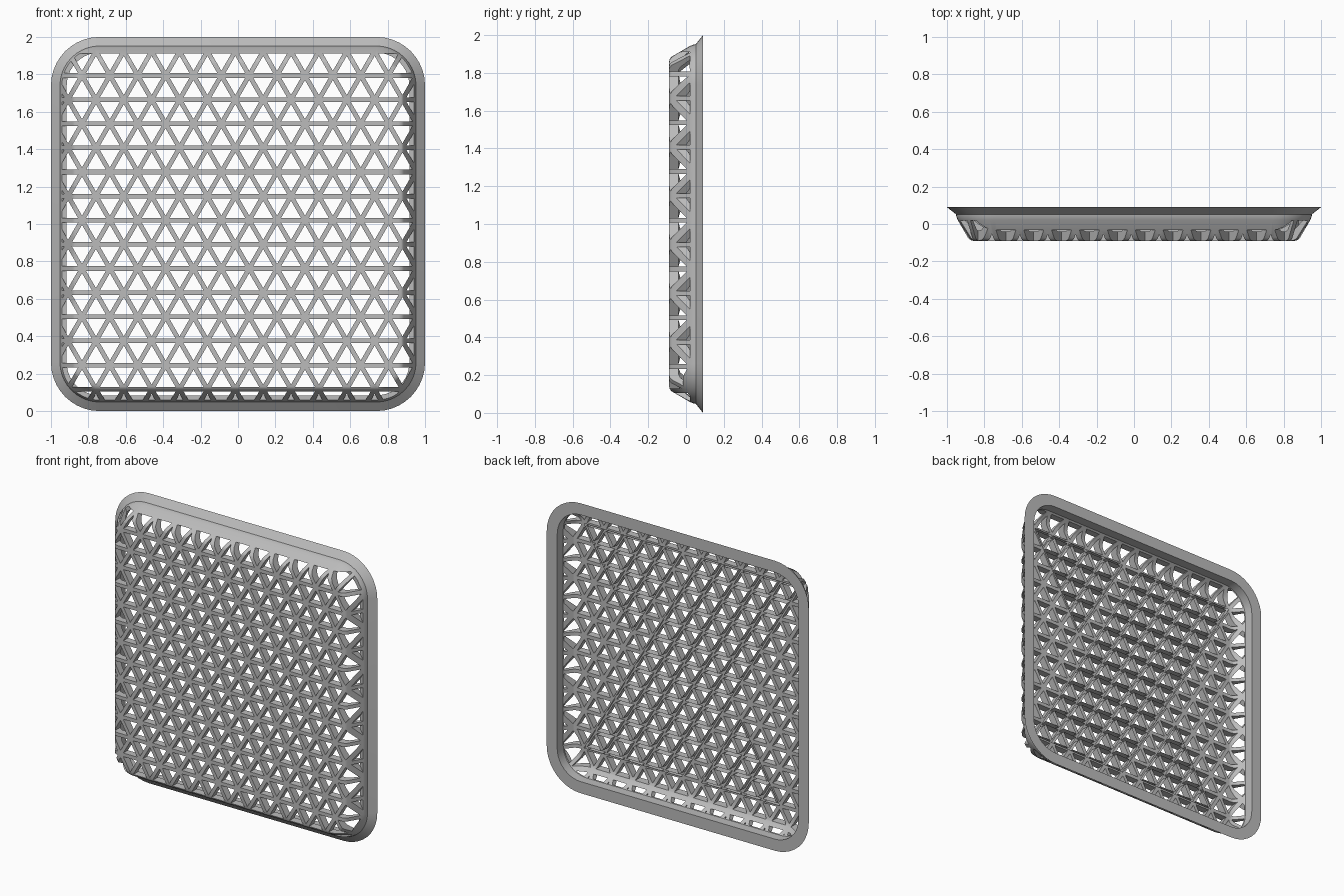
import bpy, bmesh, math
from mathutils import Vector

if "Cube" in bpy.data.objects:
    bpy.data.objects.remove(bpy.data.objects["Cube"])

ROOT3 = math.sqrt(3)
PITCH = 0.149                # spacing of the triangular lattice
ROW = PITCH * ROOT3 / 2
BAR = 0.037                  # width of the lattice bars
NODE_X, NODE_Z = 0.06, 1.02  # one lattice node
FLOOR_Y = -0.04              # rear surface of the perforated panel

grey = bpy.data.materials.new("warm_grey")
grey.use_nodes = True
grey.diffuse_color = (0.5, 0.5, 0.5, 1)
grey.node_tree.nodes["Principled BSDF"].inputs["Base Color"].default_value = (0.5, 0.5, 0.5, 1)


def make_object(name, bm):
    bmesh.ops.recalc_face_normals(bm, faces=bm.faces)
    mesh = bpy.data.meshes.new(name)
    bm.to_mesh(mesh)
    bm.free()
    mesh.materials.append(grey)
    obj = bpy.data.objects.new(name, mesh)
    bpy.context.collection.objects.link(obj)
    return obj


def rounded_ring(bm, half, y, corner=0.74, steps=10):
    """Rounded square loop in the xz plane."""
    ring = []
    for quarter in range(4):
        start = quarter * math.pi / 2
        cx = corner * (1 if quarter in (0, 3) else -1)
        cz = corner * (1 if quarter in (0, 1) else -1)
        for i in range(steps + 1):
            a = start + i / steps * math.pi / 2
            r = half - corner
            ring.append(bm.verts.new((cx + r * math.cos(a), y, 1 + cz + r * math.sin(a))))
    return ring


# Tray shell: front panel, sloped wall, flared rim, inner wall, rear floor
profile = [(0.858, -0.09), (0.874, -0.086), (0.886, -0.076), (0.943, 0.022),
           (0.95, 0.04), (0.952, 0.052), (1.0, 0.09),
           (0.92, 0.09), (0.92, 0.025), (0.875, FLOOR_Y + 0.01), (0.855, FLOOR_Y)]
bm = bmesh.new()
rings = [rounded_ring(bm, half, y) for half, y in profile]
for a, b in zip(rings, rings[1:]):
    n = len(a)
    for i in range(n):
        j = (i + 1) % n
        bm.faces.new((a[i], a[j], b[j], b[i]))
bm.faces.new(rings[0])
bm.faces.new(rings[-1])
grille = make_object("grille_panel", bm)

# Triangular hole cutters, alternating up and down along every row
bm = bmesh.new()
radius = (ROW - BAR) * 2 / 3
for row in range(-8, 7):
    for col in range(-15, 16):
        x = NODE_X + (col + 0.5) * PITCH / 2 + PITCH / 4
        up = (row + col) % 2 == 0
        if abs(x) > 0.99:
            continue
        z = NODE_Z + row * ROW + ROW * (1 / 3 if up else 2 / 3)
        loops = []
        for y in (-0.2, 0.02):
            loop = []
            for k in range(3):
                a = math.radians((90 if up else -90) + 120 * k)
                loop.append(bm.verts.new((x + radius * math.cos(a), y, z + radius * math.sin(a))))
            bm.faces.new(loop)
            loops.append(loop)
        for k in range(3):
            m = (k + 1) % 3
            bm.faces.new((loops[0][k], loops[0][m], loops[1][m], loops[1][k]))
cutter = make_object("hole_cutter", bm)
cutter.hide_render = True

cut = grille.modifiers.new("holes", "BOOLEAN")
cut.operation = "DIFFERENCE"
cut.solver = "EXACT"
cut.object = cutter
bpy.context.view_layer.update()
result = bpy.data.meshes.new_from_object(
    grille.evaluated_get(bpy.context.evaluated_depsgraph_get()))
grille.modifiers.clear()
grille.data = result
bpy.data.objects.remove(cutter)


# Open-backed areas of the lattice: a slanted band and two triangles
def floor_faces(bm):
    return [f for f in bm.faces if abs(f.normal.y) > 0.9
            and abs(f.calc_center_median().y - FLOOR_Y) < 0.001]


A_LINES = (-0.524, -0.375, 0.37, 0.52)
B_LINES = (-0.25, 0.3465)
Z_LINES = (-0.754, 0.794)
planes = [((a, 0, 1), (1, 0, 1 / ROOT3)) for a in A_LINES]
planes += [((b, 0, 1), (1, 0, -1 / ROOT3)) for b in B_LINES]
planes += [((0, 0, 1 + z), (0, 0, 1)) for z in Z_LINES]


def is_open(c):
    z = c.z - 1
    a, b = c.x + z / ROOT3, c.x - z / ROOT3
    if not Z_LINES[0] < z < Z_LINES[1]:
        return False
    return (A_LINES[1] < a < A_LINES[2]
            or (a > A_LINES[3] and b < B_LINES[1])
            or (a < A_LINES[0] and b > B_LINES[0]))


bm = bmesh.new()
bm.from_mesh(grille.data)
bmesh.ops.triangulate(bm, faces=floor_faces(bm))
for point, normal in planes:
    faces = floor_faces(bm)
    edges = list({e for f in faces for e in f.edges})
    verts = list({v for f in faces for v in f.verts})
    bmesh.ops.bisect_plane(bm, geom=verts + edges + faces, dist=1e-5,
                           plane_co=Vector(point), plane_no=Vector(normal).normalized())
bmesh.ops.delete(bm, geom=[f for f in floor_faces(bm) if is_open(f.calc_center_median())],
                 context="FACES")
bm.to_mesh(grille.data)
bm.free()

# Smooth rounded walls, crisp lattice edges
bpy.ops.object.select_all(action="DESELECT")
grille.select_set(True)
bpy.context.view_layer.objects.active = grille
bpy.ops.object.shade_smooth_by_angle(angle=math.radians(30))
